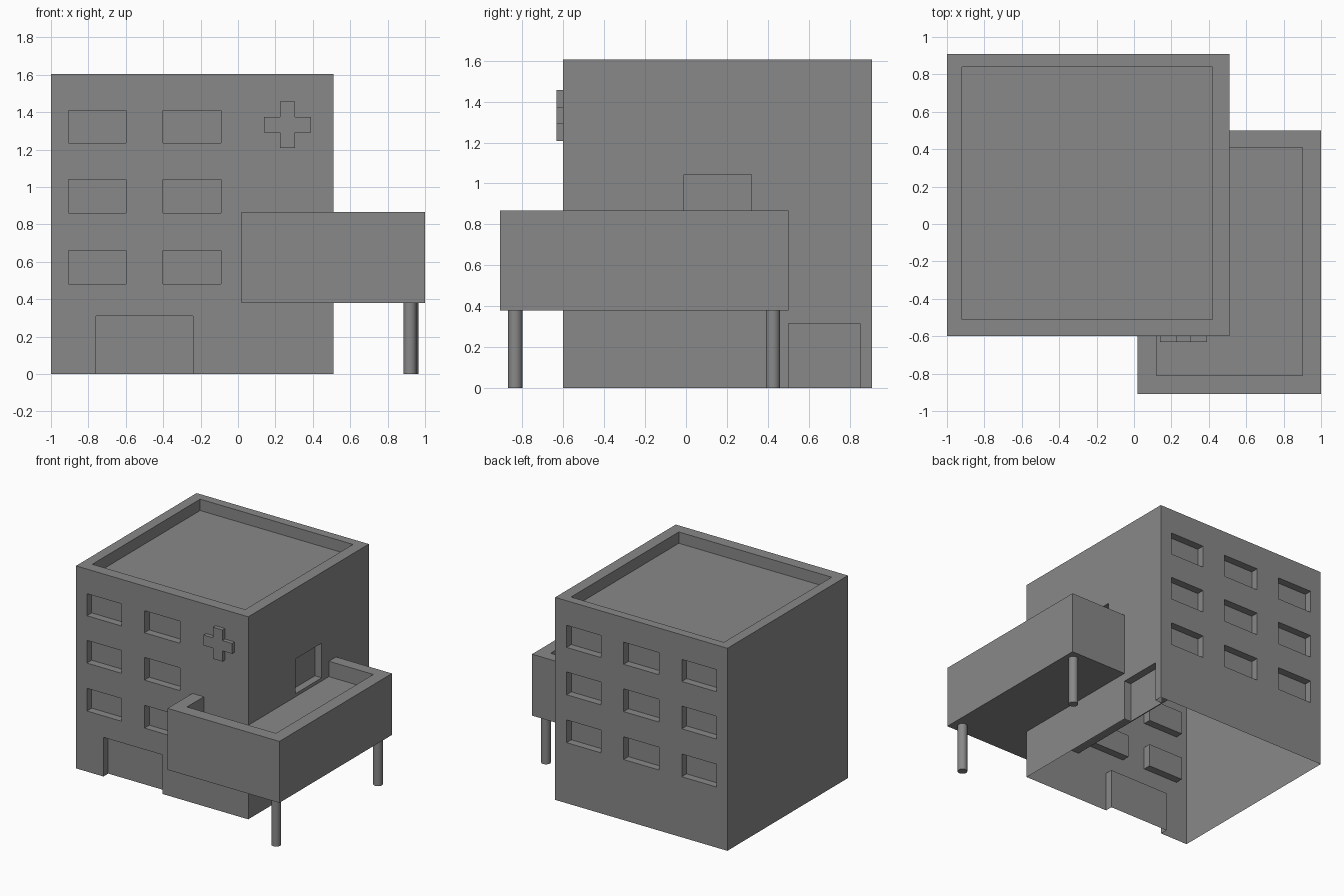
import bpy
import bmesh
from mathutils import Matrix, Vector

cube = bpy.data.objects.get("Cube")
if cube:
    bpy.data.objects.remove(cube, do_unlink=True)

GREY = (0.25, 0.25, 0.25, 1.0)
grey = bpy.data.materials.new("plain grey")
grey.use_nodes = True
grey.diffuse_color = GREY
grey.node_tree.nodes["Principled BSDF"].inputs["Base Color"].default_value = GREY


def boxes(name, spans):
    """One object made of boxes, each given as (x0, x1, y0, y1, z0, z1)."""
    bm = bmesh.new()
    for x0, x1, y0, y1, z0, z1 in spans:
        centre = Vector((x0 + x1, y0 + y1, z0 + z1)) / 2
        size = Matrix.Diagonal((x1 - x0, y1 - y0, z1 - z0, 1))
        bmesh.ops.create_cube(bm, size=1, matrix=Matrix.Translation(centre) @ size)
    mesh = bpy.data.meshes.new(name)
    bm.to_mesh(mesh)
    bm.free()
    mesh.materials.append(grey)
    obj = bpy.data.objects.new(name, mesh)
    bpy.context.collection.objects.link(obj)
    return obj


def carve(obj, spans):
    """Cut boxes out of an object and bake the result."""
    cutter = boxes("cutter", spans)
    cutter.hide_render = True
    mod = obj.modifiers.new("carve", "BOOLEAN")
    mod.operation = "DIFFERENCE"
    mod.solver = "EXACT"
    mod.object = cutter
    graph = bpy.context.evaluated_depsgraph_get()
    mesh = bpy.data.meshes.new_from_object(obj.evaluated_get(graph))
    obj.modifiers.clear()
    obj.data = mesh
    bpy.data.objects.remove(cutter, do_unlink=True)


# Main block extents, recess depth and window layout
LEFT, RIGHT, FRONT, BACK, TOP = -1.0, 0.51, -0.6, 0.91, 1.605
DEPTH, OUT = 0.06, 0.1
columns = [(-0.905, -0.6), (-0.4, -0.09), (0.11, 0.41)]
rows = [(0.48, 0.66), (0.86, 1.04), (1.235, 1.41)]

# Roof well, entrances, balcony door
cuts = [
    (-0.92, 0.42, -0.51, 0.84, TOP - 0.09, TOP + OUT),
    (-0.76, -0.24, FRONT - OUT, FRONT + DEPTH, -OUT, 0.31),
    (RIGHT - DEPTH, RIGHT + OUT, 0.5, 0.85, -OUT, 0.315),
    (RIGHT - DEPTH, RIGHT + OUT, -0.01, 0.32, 0.77, 1.045),
]
# Windows: two columns in front, three behind
for z0, z1 in rows:
    cuts += [(a, b, FRONT - OUT, FRONT + DEPTH, z0, z1) for a, b in columns[:2]]
    cuts += [(a, b, BACK - DEPTH, BACK + OUT, z0, z1) for a, b in columns]

building = boxes("main_building", [(LEFT, RIGHT, FRONT, BACK, 0, TOP)])
carve(building, cuts)

# The main block is an open shell underneath
bm = bmesh.new()
bm.from_mesh(building.data)
base = [f for f in bm.faces if all(abs(v.co.z) < 0.001 for v in f.verts)]
bmesh.ops.delete(bm, geom=base, context="FACES")
bm.to_mesh(building.data)
bm.free()

# Raised terrace wing with parapet, wrapping the front right corner
terrace = boxes("terrace_wing", [(0.02, 1.0, -0.91, 0.5, 0.38, 0.867)])
carve(terrace, [(0.12, 0.9, -0.81, 0.41, 0.745, 1.0)])

# Cross on the front wall, as one extruded outline
ARM, HALF, THICK = 0.125, 0.041, 0.032
quarter = [Vector((HALF, ARM)), Vector((HALF, HALF)), Vector((ARM, HALF))]
bm = bmesh.new()
outline = []
for k in range(4):
    turn = Matrix(((0, 1), (-1, 0)))
    for p in quarter:
        q = p.copy()
        for _ in range(k):
            q = turn @ q
        outline.append(bm.verts.new((0.265 + q.x, FRONT, 1.333 + q.y)))
face = bm.faces.new(outline)
grown = bmesh.ops.extrude_face_region(bm, geom=[face])
front_verts = [g for g in grown["geom"] if isinstance(g, bmesh.types.BMVert)]
bmesh.ops.translate(bm, vec=(0, -THICK, 0), verts=front_verts)
bmesh.ops.recalc_face_normals(bm, faces=bm.faces[:])
mesh = bpy.data.meshes.new("wall_cross")
bm.to_mesh(mesh)
bm.free()
mesh.materials.append(grey)
bpy.context.collection.objects.link(bpy.data.objects.new("wall_cross", mesh))

# Round posts under the terrace
for name, x, y in (("front_post", 0.92, -0.835), ("back_post", 0.93, 0.425)):
    bpy.ops.mesh.primitive_cylinder_add(vertices=32, radius=0.035, depth=0.385,
                                        location=(x, y, 0.1925))
    post = bpy.context.object
    post.name = name
    post.data.materials.append(grey)
    bpy.ops.object.shade_smooth_by_angle()
